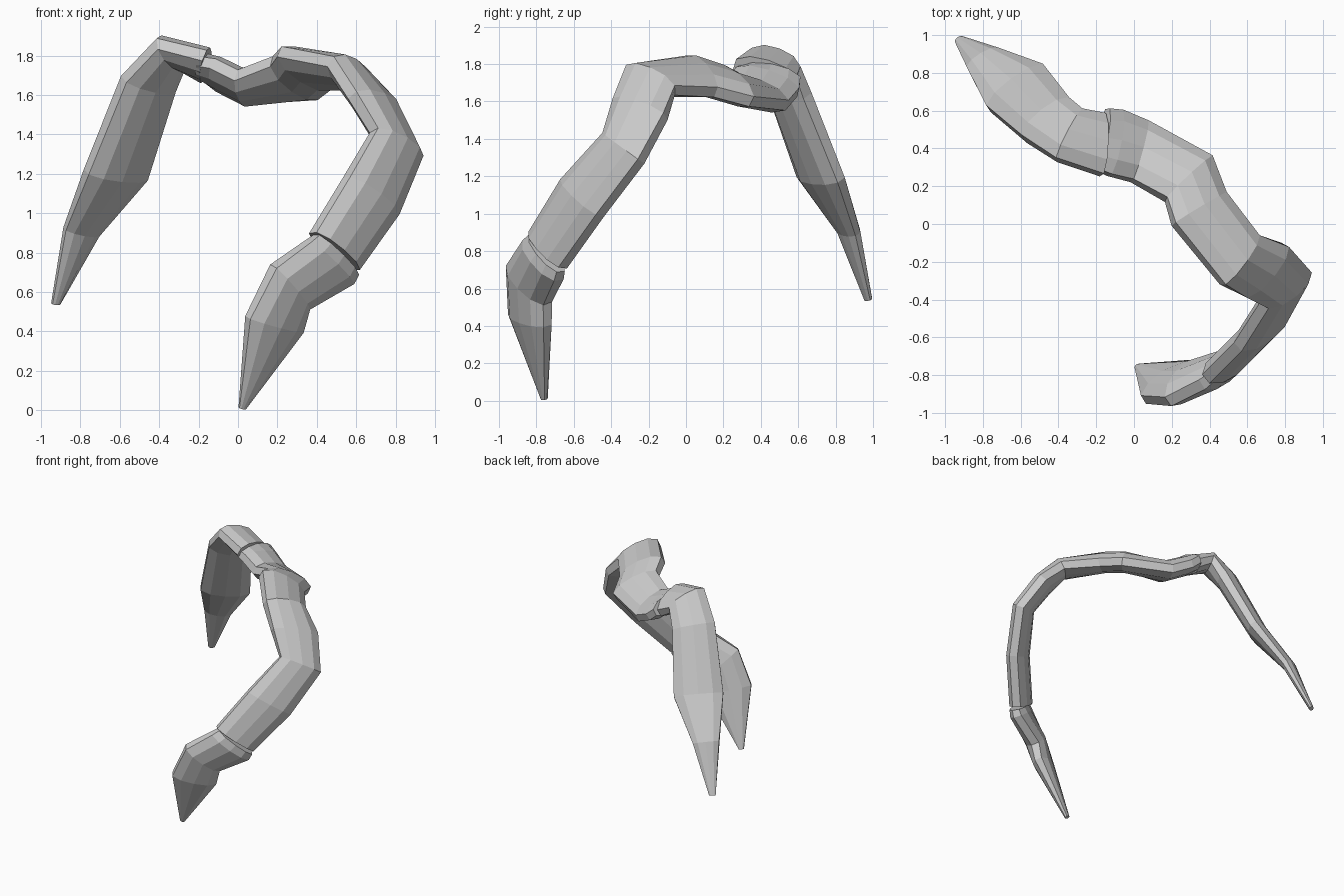
import bpy, bmesh
from mathutils import Vector

# Flattened ten-sided cross-section: (across the width, across the thickness)
PROFILE = [(1, -.38), (1, .38), (.6, .86), (0, 1), (-.6, .86),
           (-1, .38), (-1, -.38), (-.6, -.86), (0, -1), (.6, -.86)]


def band(name, rings):
    """Loft the profile through rings of (left edge, right edge, half thickness)."""
    mids = [(Vector(p) + Vector(q)) / 2 for p, q, t in rings]
    bm = bmesh.new()
    loops = []
    for i, (p, q, t) in enumerate(rings):
        half = (Vector(q) - Vector(p)) / 2
        before = (mids[i] - mids[max(i - 1, 0)]).normalized()
        after = (mids[min(i + 1, len(mids) - 1)] - mids[i]).normalized()
        normal = half.cross(before + after).normalized() * t
        loops.append([bm.verts.new(mids[i] + half * a + normal * b) for a, b in PROFILE])
    n = len(PROFILE)
    for r0, r1 in zip(loops, loops[1:]):
        for k in range(n):
            bm.faces.new((r0[k], r0[(k + 1) % n], r1[(k + 1) % n], r1[k]))
    bm.faces.new(loops[0])
    bm.faces.new(loops[-1])
    bmesh.ops.recalc_face_normals(bm, faces=bm.faces)
    mesh = bpy.data.meshes.new(name)
    bm.to_mesh(mesh)
    bm.free()
    bpy.context.collection.objects.link(bpy.data.objects.new(name, mesh))


# Back claw: pointed tip up to the first joint
band("back_claw", [
    ((-.945, .96, .54), (-.905, .99, .54), .018),
    ((-.88, .82, .92), (-.71, .92, .89), .045),
    ((-.77, .61, 1.21), (-.47, .83, 1.18), .07),
    ((-.58, .45, 1.68), (-.33, .65, 1.63), .08),
    ((-.41, .34, 1.86), (-.27, .60, 1.76), .08),
    ((-.17, .26, 1.80), (-.16, .58, 1.70), .08),
])

# Long arched middle segment
band("middle_arch", [
    ((-.20, .29, 1.77), (-.14, .61, 1.71), .07),
    ((-.13, .26, 1.76), (-.07, .60, 1.65), .075),
    ((-.01, .23, 1.70), (.07, .54, 1.58), .08),
    ((.17, .13, 1.77), (.41, .35, 1.60), .08),
    ((.21, .0, 1.82), (.48, .16, 1.65), .08),
    ((.47, -.32, 1.77), (.65, -.06, 1.66), .08),
    ((.58, -.38, 1.60), (.80, -.11, 1.52), .08),
    ((.69, -.43, 1.42), (.92, -.24, 1.28), .08),
    ((.55, -.65, 1.18), (.80, -.46, .99), .08),
    ((.38, -.82, .90), (.60, -.66, .71), .08),
])

# Front claw: second joint down to the pointed tip
band("front_claw", [
    ((.40, -.82, .89), (.60, -.67, .69), .07),
    ((.36, -.85, .86), (.575, -.68, .645), .08),
    ((.18, -.94, .73), (.35, -.74, .52), .08),
    ((.05, -.93, .47), (.32, -.74, .40), .07),
    ((.005, -.765, .012), (.038, -.75, .006), .018),
])
